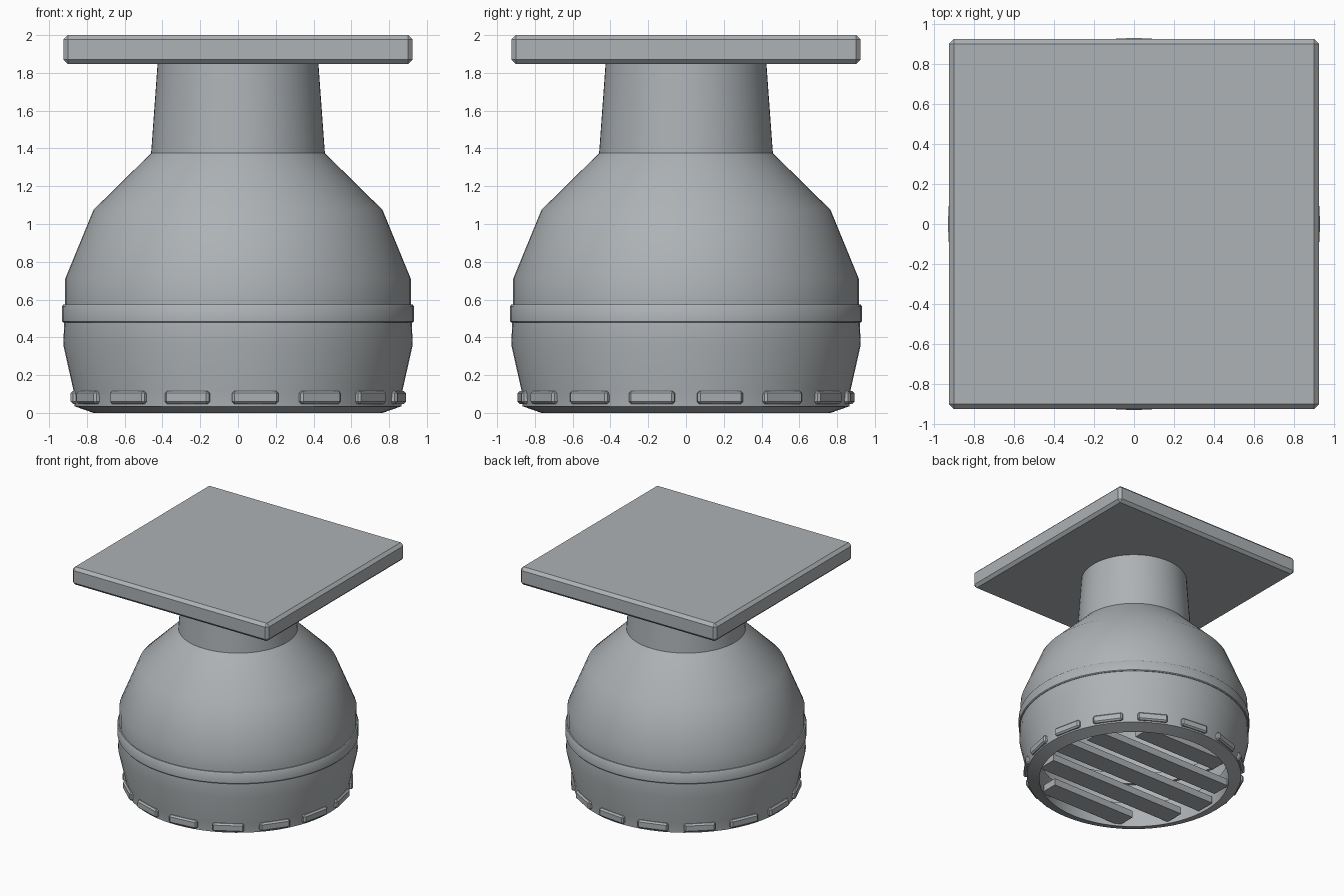
import bpy, bmesh, math
from mathutils import Matrix

if "Cube" in bpy.data.objects:
    bpy.data.objects.remove(bpy.data.objects["Cube"])

grey = bpy.data.materials.new("metal_grey")
grey.diffuse_color = (0.42, 0.445, 0.46, 1)
grey.use_nodes = True
grey.node_tree.nodes["Principled BSDF"].inputs["Base Color"].default_value = grey.diffuse_color


def finish(name, bm, smooth=None):
    bmesh.ops.recalc_face_normals(bm, faces=bm.faces)
    me = bpy.data.meshes.new(name)
    bm.to_mesh(me)
    bm.free()
    me.materials.append(grey)
    ob = bpy.data.objects.new(name, me)
    bpy.context.collection.objects.link(ob)
    if smooth:
        bpy.ops.object.select_all(action='DESELECT')
        ob.select_set(True)
        bpy.context.view_layer.objects.active = ob
        bpy.ops.object.shade_smooth_by_angle(angle=math.radians(smooth))
    return ob


def lathe(name, profile, steps=64, smooth=40, closed=False):
    bm = bmesh.new()
    rings = [[bm.verts.new((r * math.cos(2 * math.pi * i / steps),
                            r * math.sin(2 * math.pi * i / steps), z))
              for i in range(steps)] for r, z in profile]
    pairs = list(zip(rings, rings[1:]))
    if closed:
        pairs.append((rings[-1], rings[0]))
    for a, b in pairs:
        for i in range(steps):
            j = (i + 1) % steps
            bm.faces.new((a[i], a[j], b[j], b[i]))
    return finish(name, bm, smooth)


def box(name, size, loc, bevel=0.0, turn=0.0):
    bm = bmesh.new()
    bmesh.ops.create_cube(bm, size=1)
    bmesh.ops.scale(bm, vec=size, verts=bm.verts)
    if bevel:
        bmesh.ops.bevel(bm, geom=bm.edges[:], offset=bevel, segments=1,
                        affect='EDGES', profile=0.5)
    bmesh.ops.translate(bm, vec=loc, verts=bm.verts)
    bmesh.ops.transform(bm, matrix=Matrix.Rotation(turn, 4, 'Z'), verts=bm.verts)
    return finish(name, bm)


# Hollow bell body with an inner lip, bottom rim, shoulder and neck
lathe("body", [(0.765, 0.22), (0.765, 0.0), (0.865, 0.035), (0.87, 0.115),
               (0.925, 0.36), (0.92, 0.48), (0.915, 0.58), (0.915, 0.71),
               (0.765, 1.075), (0.46, 1.375), (0.425, 1.86)])

# Raised band around the middle
lathe("band", [(0.90, 0.48), (0.925, 0.478), (0.931, 0.485), (0.931, 0.565),
               (0.925, 0.573), (0.90, 0.573)], closed=True)

# Square bevelled top plate
box("top_plate", (1.85, 1.85, 0.152), (0, 0, 1.924), 0.024)

# Ring of small pads near the bottom edge
for k in range(15):
    box("rim_pad", (0.245, 0.05, 0.068), (0, -0.861, 0.082), 0.012,
        math.radians(6 + 24 * k))

# Grille slats across the bottom opening
for k in range(-2, 3):
    y = 0.295 * k
    half = math.sqrt(0.765 ** 2 - (abs(y) + 0.05) ** 2) - 0.01
    box("grille_slat", (2 * half, 0.17, 0.06), (0, y, 0.05))
